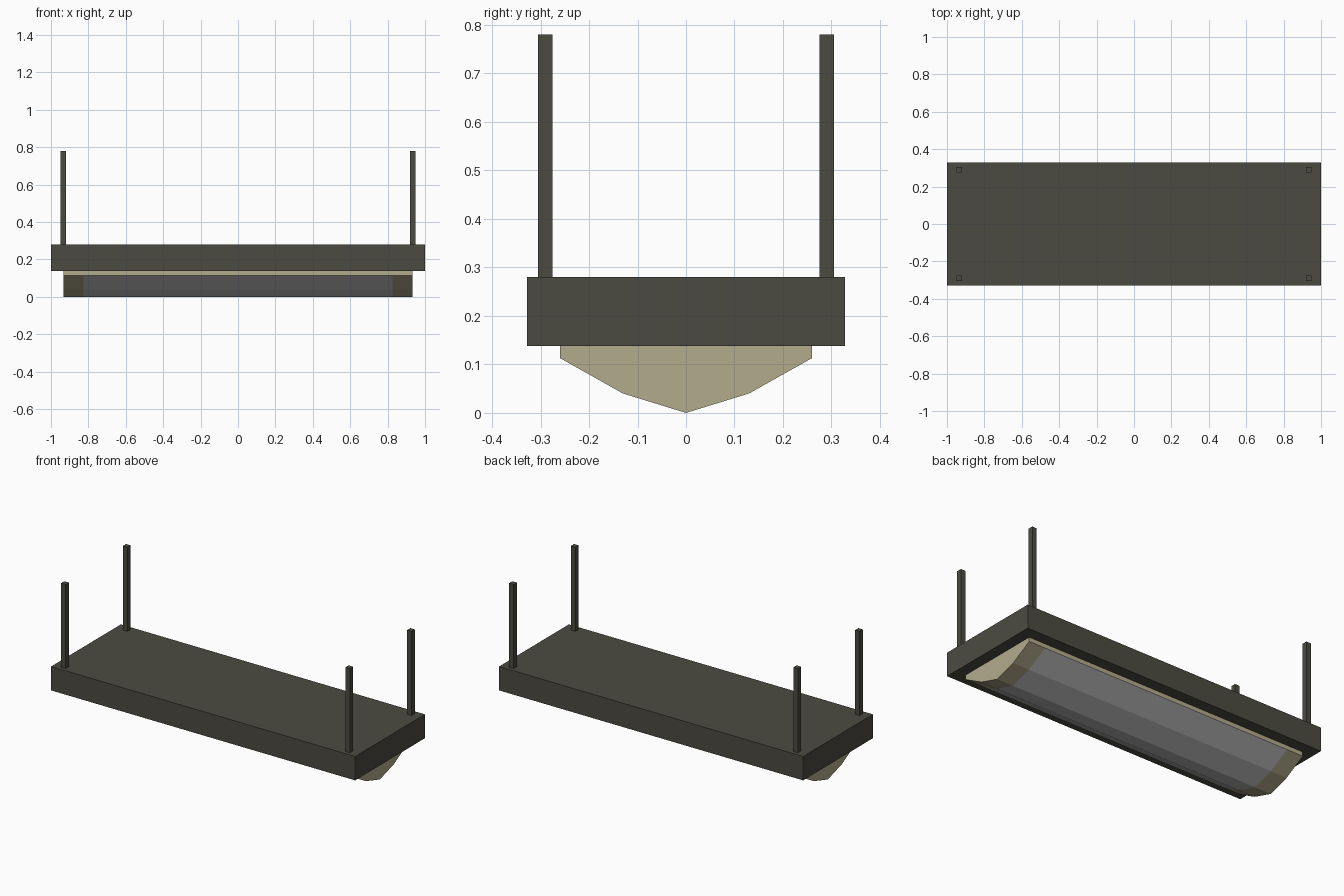
import bpy, bmesh

if "Cube" in bpy.data.objects:
    bpy.data.objects.remove(bpy.data.objects["Cube"])


def material(name, rgb):
    m = bpy.data.materials.new(name)
    m.diffuse_color = (*rgb, 1.0)
    m.use_nodes = True
    m.node_tree.nodes["Principled BSDF"].inputs["Base Color"].default_value = m.diffuse_color
    return m


dark = material("dark_olive_metal", (0.072, 0.069, 0.053))
beige = material("beige_frame", (0.445, 0.410, 0.262))
grey = material("pale_grey_lens", (0.57, 0.57, 0.57))


def finish(name, bm, mats):
    bmesh.ops.recalc_face_normals(bm, faces=bm.faces)
    mesh = bpy.data.meshes.new(name)
    bm.to_mesh(mesh)
    bm.free()
    for m in mats:
        mesh.materials.append(m)
    ob = bpy.data.objects.new(name, mesh)
    bpy.context.collection.objects.link(ob)
    return ob


def box(name, lo, hi, mat):
    bm = bmesh.new()
    bmesh.ops.create_cube(bm, size=1.0)
    for v in bm.verts:
        v.co = [(a + b) / 2 + c * (b - a) for a, b, c in zip(lo, hi, v.co)]
    return finish(name, bm, [mat])


# Flat lamp housing
box("housing", (-1, -0.328, 0.138), (1, 0.328, 0.28), dark)

# Four square hanging rods
for sx, side in ((-1, "left"), (1, "right")):
    for sy, end in ((-1, "front"), (1, "back")):
        x, y, h = sx * 0.935, sy * 0.29, 0.015
        box(f"{end}_{side}_rod", (x - h, y - h, 0.28), (x + h, y + h, 0.78), dark)

# Faceted light cover: one profile lofted along x, closed at both ends
profile = [(-0.26, 0.138), (-0.26, 0.113), (-0.13, 0.04), (0, 0),
           (0.13, 0.04), (0.26, 0.113), (0.26, 0.138)]
bm = bmesh.new()
rings = [[bm.verts.new((x, y, z)) for y, z in profile]
         for x in (-0.933, -0.825, 0.825, 0.933)]
n = len(profile)
for a, b in zip(rings, rings[1:]):
    for i in range(n):
        j = (i + 1) % n
        bm.faces.new((a[i], a[j], b[j], b[i]))
bm.faces.new(rings[0])
bm.faces.new(rings[-1])
bmesh.ops.recalc_face_normals(bm, faces=bm.faces)
# Downward facets of the middle section are the grey lens
for f in bm.faces:
    if f.normal.z < -0.3 and abs(f.calc_center_median().x) < 0.1:
        f.material_index = 1
finish("light_cover", bm, [beige, grey])
